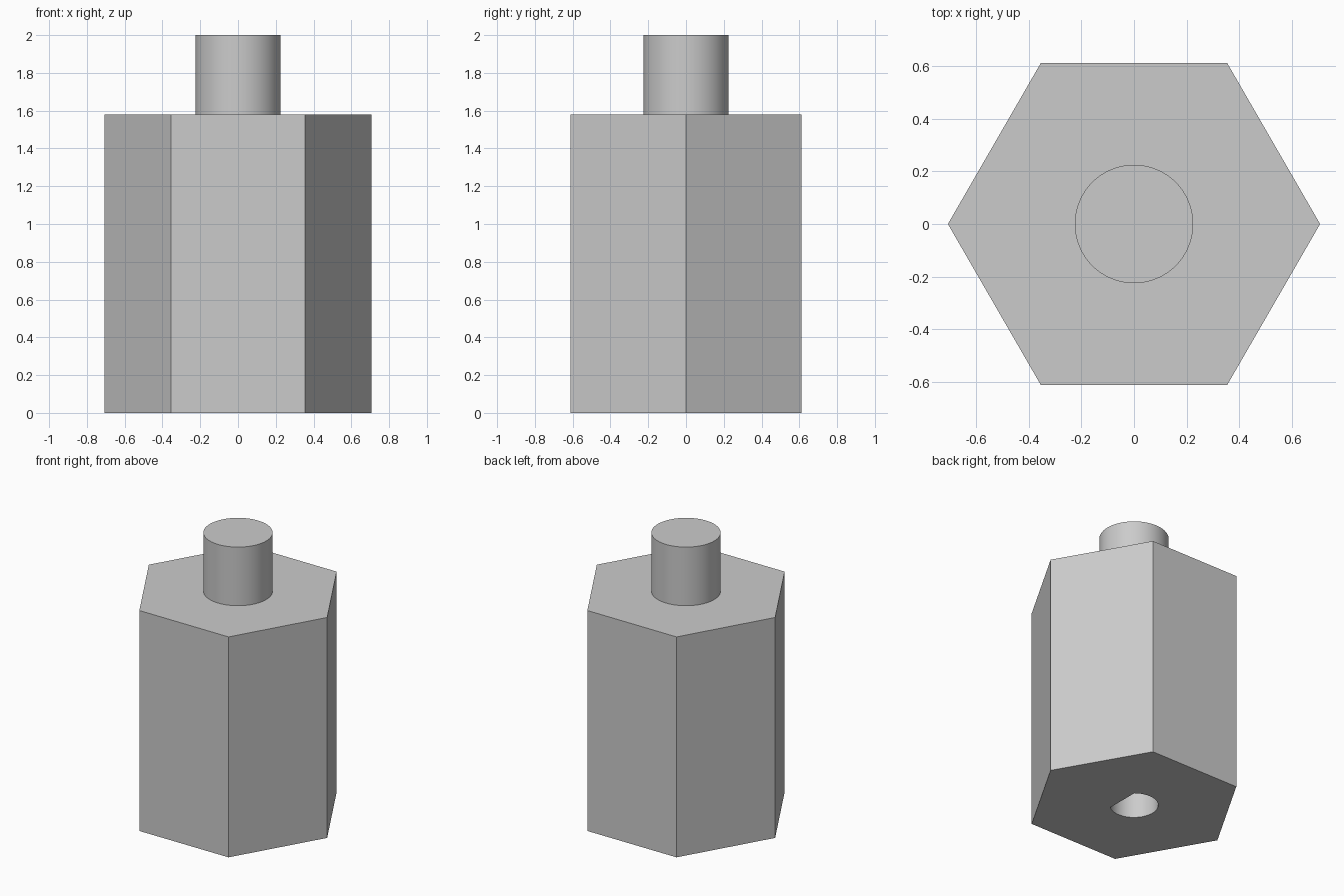
import bpy
import bmesh
from math import acos, cos, sin, pi

BODY_H, TOTAL_H = 1.58, 2.0
BODY_R, STUD_R = 0.707, 0.225
HOLE_R, FLAT_X, HOLE_DEPTH = 0.157, 0.1, 0.8

cube = bpy.data.objects.get("Cube")
if cube:
    bpy.data.objects.remove(cube, do_unlink=True)

grey = bpy.data.materials.new("plain grey")
grey.use_nodes = True
colour = (0.6, 0.6, 0.6, 1)
grey.diffuse_color = colour
grey.node_tree.nodes["Principled BSDF"].inputs["Base Color"].default_value = colour


def arc(radius, count, start=0.0, sweep=2 * pi, closed=True):
    """Points along an arc, with both ends included when it is not closed."""
    steps = count if closed else count - 1
    angles = [start + sweep * i / steps for i in range(count)]
    return [(radius * cos(a), radius * sin(a)) for a in angles]


def prism(name, outline, bottom, top):
    """Extrude a flat outline between two heights."""
    bm = bmesh.new()
    base = bm.faces.new([bm.verts.new((x, y, bottom)) for x, y in outline])
    extruded = bmesh.ops.extrude_face_region(bm, geom=[base], use_keep_orig=True)
    verts = [g for g in extruded["geom"] if isinstance(g, bmesh.types.BMVert)]
    bmesh.ops.translate(bm, verts=verts, vec=(0, 0, top - bottom))
    bmesh.ops.recalc_face_normals(bm, faces=bm.faces)
    mesh = bpy.data.meshes.new(name)
    bm.to_mesh(mesh)
    bm.free()
    mesh.materials.append(grey)
    obj = bpy.data.objects.new(name, mesh)
    bpy.context.collection.objects.link(obj)
    return obj


def activate(obj):
    bpy.ops.object.select_all(action="DESELECT")
    obj.select_set(True)
    bpy.context.view_layer.objects.active = obj


# Hexagonal body and round stud
body = prism("hex_body", arc(BODY_R, 6), 0, BODY_H)
stud = prism("top_stud", arc(STUD_R, 64), BODY_H, TOTAL_H)

# D-shaped socket in the underside, its flat wall facing the +x side
half = acos(FLAT_X / HOLE_R)
socket = arc(HOLE_R, 49, half, 2 * (pi - half), closed=False)
cutter = prism("socket_cutter", socket, -0.1, HOLE_DEPTH)
cutter.hide_render = True

cut = body.modifiers.new("socket", "BOOLEAN")
cut.operation = "DIFFERENCE"
cut.solver = "EXACT"
cut.object = cutter
activate(body)
bpy.ops.object.modifier_apply(modifier=cut.name)
bpy.data.objects.remove(cutter, do_unlink=True)

# Smooth round walls, sharp edges
for obj in (body, stud):
    activate(obj)
    bpy.ops.object.shade_smooth_by_angle(angle=pi / 6)
